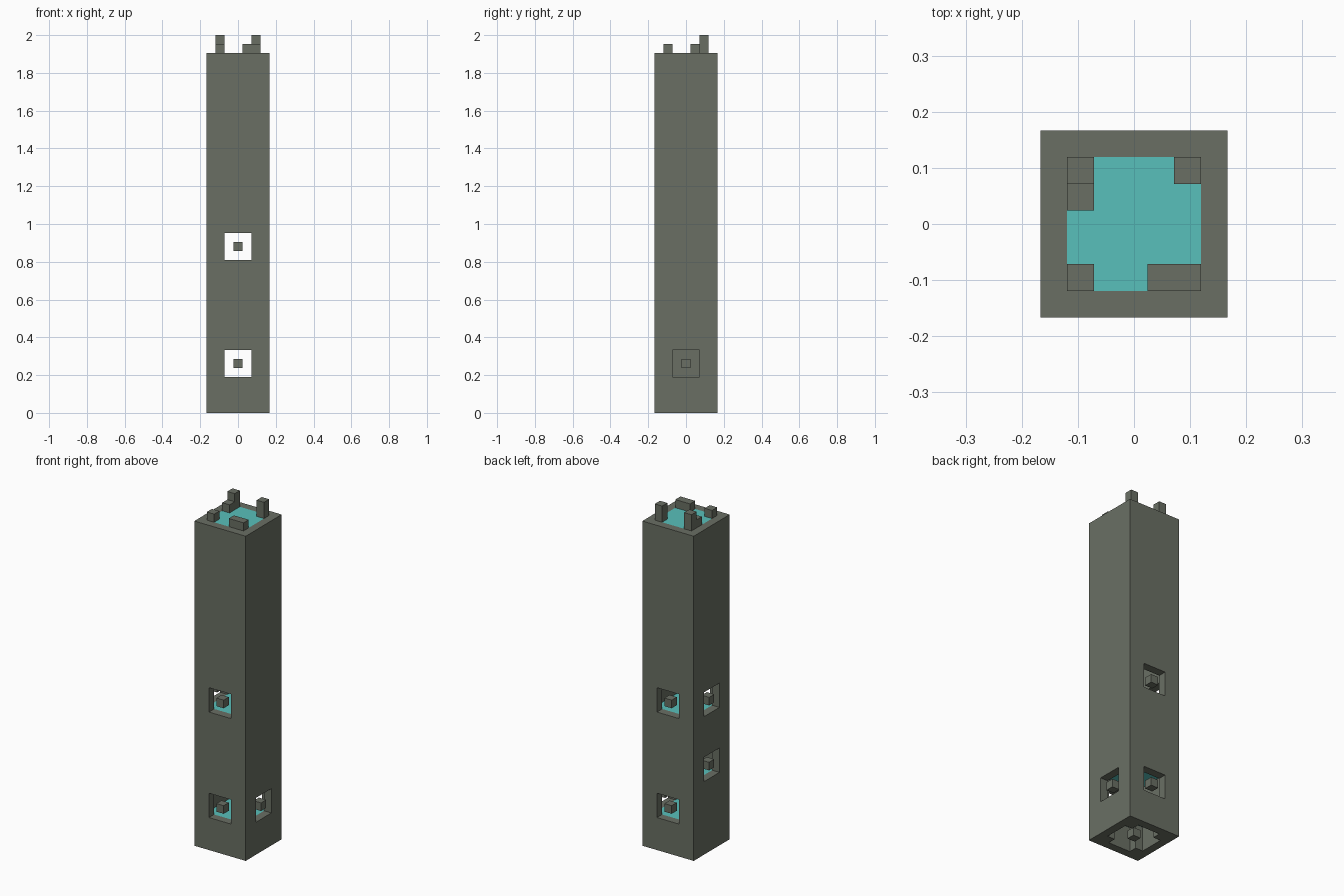
import bpy

U = 1 / 21          # block size; the tower is 7 x 7 x 42 blocks
HALF = 3.5          # half the outer width, in blocks

if "Cube" in bpy.data.objects:
    bpy.data.objects.remove(bpy.data.objects["Cube"], do_unlink=True)


def make_material(name, rgb):
    mat = bpy.data.materials.new(name)
    mat.use_nodes = True
    mat.diffuse_color = (*rgb, 1)
    for node in mat.node_tree.nodes:
        if node.type == 'BSDF_PRINCIPLED':
            node.inputs["Base Color"].default_value = (*rgb, 1)
    return mat


stone = make_material("grey_stone", (0.144, 0.159, 0.127))
cyan = make_material("cyan_floor", (0.098, 0.527, 0.497))


def box(name, low, high, mat):
    """Box between two corners given in blocks."""
    centre = [(a + b) / 2 * U for a, b in zip(low, high)]
    bpy.ops.mesh.primitive_cube_add(size=1, location=centre)
    obj = bpy.context.object
    obj.name = name
    obj.scale = [(b - a) * U for a, b in zip(low, high)]
    bpy.ops.object.transform_apply(location=True, rotation=False, scale=True)
    obj.data.materials.append(mat)
    return obj


def cut(target, cutter):
    mod = target.modifiers.new("cut", 'BOOLEAN')
    mod.operation = 'DIFFERENCE'
    mod.solver = 'EXACT'
    mod.object = cutter
    bpy.context.view_layer.objects.active = target
    bpy.ops.object.modifier_apply(modifier=mod.name)
    bpy.data.objects.remove(cutter, do_unlink=True)


def wall_box(name, side, half, sill, height, near, far):
    """Box centred on one wall, from near to far along the wall's direction."""
    axis, sign = side
    low, high = [-half, -half, sill], [half, half, sill + height]
    low[axis], high[axis] = sorted((sign * near, sign * far))
    return box(name, low, high, stone)


# Hollow square shaft
shaft = box("tower_shaft", (-HALF, -HALF, 0), (HALF, HALF, 40), stone)
cut(shaft, box("shaft_cutter", (-2.5, -2.5, -1), (2.5, 2.5, 41), stone))

# Square windows, each with a block floating in the middle
sides = {"front": (1, -1), "back": (1, 1), "left": (0, 1), "right": (0, -1)}
window_sills = {"front": (4, 17), "back": (4, 17), "left": (4,), "right": (9, 17)}
for name, sills in window_sills.items():
    for sill in sills:
        cut(shaft, wall_box("window_cutter", sides[name], 1.5, sill, 3, 2, 4))
        wall_box(name + "_window_block", sides[name], 0.5, sill + 1, 1, 2.5, HALF)

# Floors inside and the flush roof
for name, z in (("lower_floor", 3), ("middle_floor", 8), ("upper_floor", 16), ("roof", 39)):
    box(name, (-2.5, -2.5, z), (2.5, 2.5, z + 1), cyan)

# Base opening: corner posts and a hanging block
for x in (-2.5, 1.5):
    for y in (-2.5, 1.5):
        box("base_corner_post", (x, y, 0), (x + 1, y + 1, 3), stone)
box("base_centre_block", (-0.5, -0.5, 0), (0.5, 0.5, 1), stone)

# Broken battlements on the roof
box("back_right_merlon", (-2.5, 1.5, 40), (-1.5, 2.5, 42), stone)
box("back_left_merlon", (1.5, 1.5, 40), (2.5, 2.5, 42), stone)
box("right_side_merlon", (-2.5, 0.5, 40), (-1.5, 1.5, 41), stone)
box("front_right_merlon", (-2.5, -2.5, 40), (-1.5, -1.5, 41), stone)
box("front_left_merlon", (0.5, -2.5, 40), (2.5, -1.5, 41), stone)
